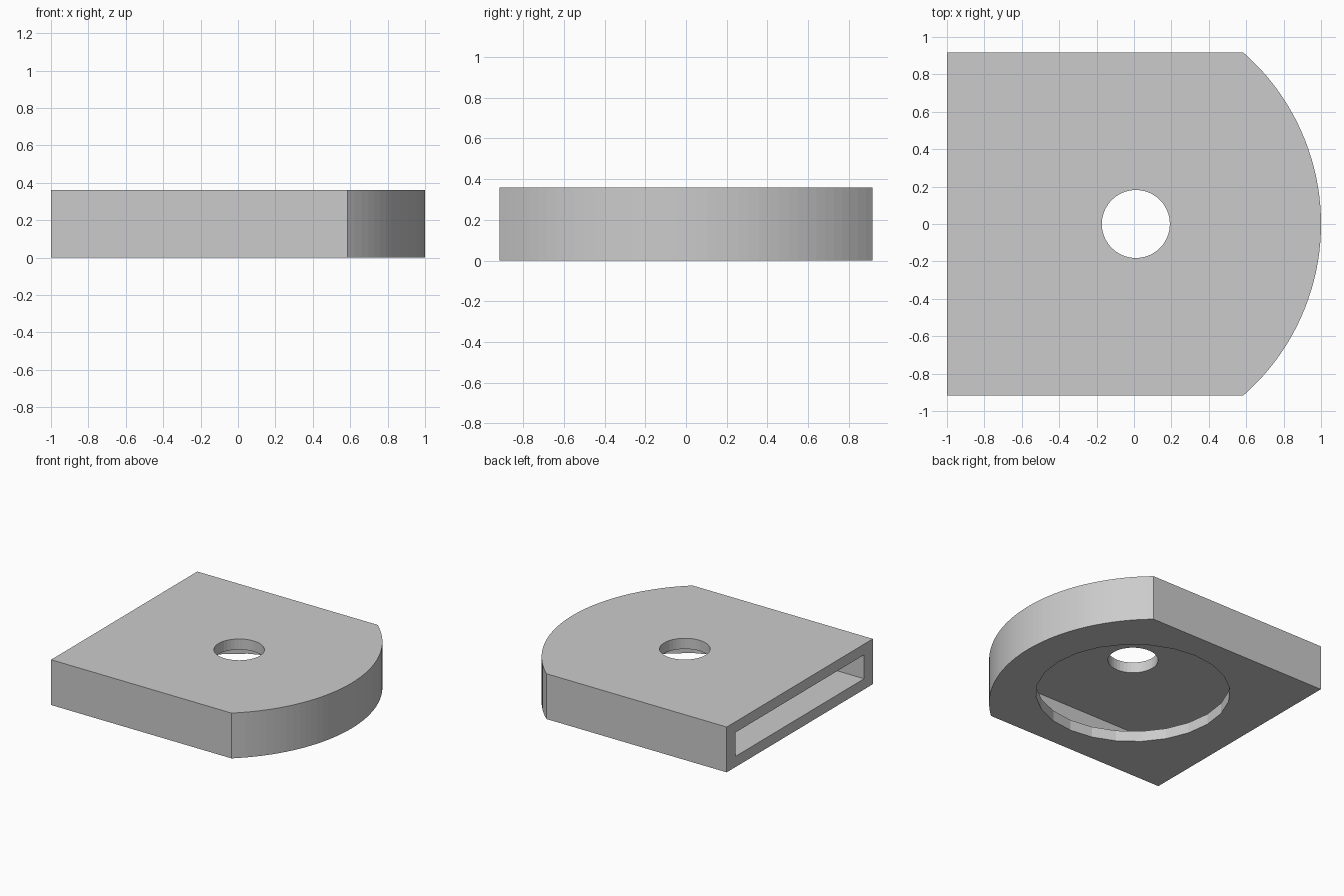
import bpy
import bmesh
from math import atan2, cos, sin, pi

cube = bpy.data.objects.get("Cube")
if cube:
    bpy.data.objects.remove(cube, do_unlink=True)

HEIGHT = 0.36
HALF_WIDTH = 0.917
WALL = 0.11          # side wall thickness
SKIN = 0.085         # floor and roof thickness
ARC_X, ARC_R = -0.22, 1.22

grey = bpy.data.materials.new("plain grey")
grey.use_nodes = True
colour = (0.6, 0.6, 0.6, 1)
grey.diffuse_color = colour
grey.node_tree.nodes["Principled BSDF"].inputs["Base Color"].default_value = colour


def prism(name, outline, low, high):
    """Extrude a flat outline between two heights."""
    bm = bmesh.new()
    base = bm.faces.new([bm.verts.new((x, y, low)) for x, y in outline])
    top = bmesh.ops.extrude_face_region(bm, geom=[base])["geom"]
    bmesh.ops.translate(bm, vec=(0, 0, high - low),
                        verts=[v for v in top if isinstance(v, bmesh.types.BMVert)])
    bmesh.ops.recalc_face_normals(bm, faces=bm.faces)
    mesh = bpy.data.meshes.new(name)
    bm.to_mesh(mesh)
    bm.free()
    mesh.materials.append(grey)
    obj = bpy.data.objects.new(name, mesh)
    bpy.context.collection.objects.link(obj)
    return obj


def rounded_end(back, half, radius, steps=40):
    """Rectangle whose +x end is an arc."""
    reach = atan2(half, (radius**2 - half**2) ** 0.5)
    angles = [reach * (2 * i / steps - 1) for i in range(steps + 1)]
    arc = [(ARC_X + radius * cos(a), radius * sin(a)) for a in angles]
    return [(back, -half)] + arc + [(back, half)]


def circle(x, radius, sides):
    return [(x + radius * cos(2 * pi * i / sides), radius * sin(2 * pi * i / sides))
            for i in range(sides)]


# Solid body with a rounded end
body = prism("holder_body", rounded_end(-1, HALF_WIDTH, ARC_R), 0, HEIGHT)

# Slot open at the flat end, small hole in the roof, wide hole in the floor
cutters = [
    prism("slot_cutter", rounded_end(-1.2, HALF_WIDTH - WALL, ARC_R - WALL),
          SKIN, HEIGHT - SKIN),
    prism("roof_hole_cutter", circle(0.01, 0.182, 40), HEIGHT / 2, HEIGHT + 0.2),
    prism("floor_hole_cutter", circle(0.01, 0.705, 24), -0.2, HEIGHT / 2),
]

bpy.context.view_layer.objects.active = body
for cutter in cutters:
    cut = body.modifiers.new(cutter.name, "BOOLEAN")
    cut.operation = "DIFFERENCE"
    cut.solver = "EXACT"
    cut.object = cutter
    bpy.ops.object.modifier_apply(modifier=cut.name)
    bpy.data.objects.remove(cutter, do_unlink=True)
